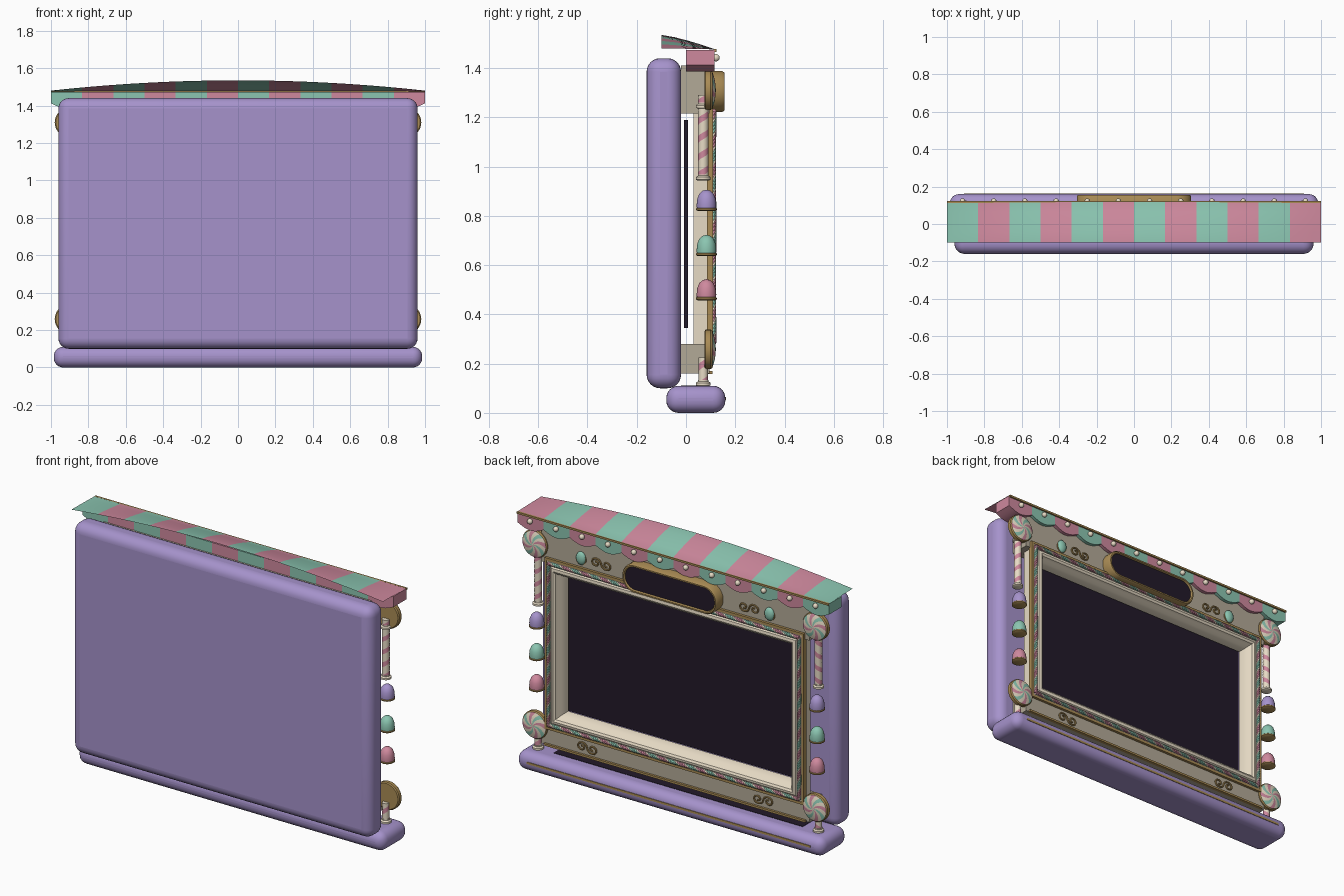
import bpy, bmesh, math

if "Cube" in bpy.data.objects:
    bpy.data.objects.remove(bpy.data.objects["Cube"])

def mat(name, r, g, b):
    m = bpy.data.materials.new(name)
    m.diffuse_color = (r, g, b, 1)
    m.use_nodes = True
    m.node_tree.nodes["Principled BSDF"].inputs["Base Color"].default_value = m.diffuse_color
    return m

PURPLE = mat("lilac", .38, .29, .60)
MINT = mat("mint", .26, .56, .44)
PINK = mat("pink", .62, .25, .34)
CREAM = mat("cream", .80, .71, .56)
TAUPE = mat("taupe cream", .45, .40, .31)
GOLD = mat("gold", .40, .26, .09)
DARK = mat("dark screen", .016, .010, .022)

def finish(name, bm, *mats, bevel=0, seg=6, fix=True):
    if fix:
        bmesh.ops.recalc_face_normals(bm, faces=bm.faces[:])
    me = bpy.data.meshes.new(name)
    bm.to_mesh(me)
    bm.free()
    for m in mats:
        me.materials.append(m)
    ob = bpy.data.objects.new(name, me)
    bpy.context.collection.objects.link(ob)
    if bevel:
        b = ob.modifiers.new("round", 'BEVEL')
        b.width, b.segments = bevel, seg
    return ob

def box(name, x, y, z, m, bevel=0, seg=6):
    bm = bmesh.new()
    bmesh.ops.create_cube(bm, size=1)
    for v in bm.verts:
        v.co = [lo + (c + .5) * (hi - lo) for c, (lo, hi) in zip(v.co, (x, y, z))]
    return finish(name, bm, m, bevel=bevel, seg=seg)

def lathe(name, prof, loc, m, n=24, axis='z'):
    """Turn (radius, height) points about z or y."""
    bm = bmesh.new()
    rings = []
    for r, h in prof:
        ring = []
        for i in range(n):
            a = 2 * math.pi * i / n
            c, s = max(r, 1e-4) * math.cos(a), max(r, 1e-4) * math.sin(a)
            p = (c, s, h) if axis == 'z' else (c, h, s)
            ring.append(bm.verts.new([p[k] + loc[k] for k in range(3)]))
        rings.append(ring)
    for a, b in zip(rings, rings[1:]):
        for i in range(n):
            bm.faces.new((a[i], a[i - 1], b[i - 1], b[i]))
    bm.faces.new(rings[0])
    bm.faces.new(rings[-1])
    return finish(name, bm, m)

def sweep(name, outline, prof, m):
    """Closed (offset, y) profile swept round an outline in the xz plane."""
    bm = bmesh.new()
    rings = [[bm.verts.new((x, y, z)) for x, z in outline(d)] for d, y in prof]
    for a, b in zip(rings, rings[1:] + rings[:1]):
        for i in range(len(a)):
            bm.faces.new((a[i], a[i - 1], b[i - 1], b[i]))
    return finish(name, bm, m)

def twist_rod(name, p0, axis, length, r, turns, pattern, mats, rows):
    """Rod along x or z with spiral stripes following the sectors."""
    bm = bmesh.new()
    n, rings = len(pattern), []
    for j in range(rows + 1):
        t = j / rows
        ring = []
        for i in range(n):
            a = 2 * math.pi * (i / n + turns * t)
            u, w, l = r * math.cos(a), r * math.sin(a), length * t
            p = (l, u, w) if axis == 'x' else (u, w, l)
            ring.append(bm.verts.new([p[k] + p0[k] for k in range(3)]))
        rings.append(ring)
    for a, b in zip(rings, rings[1:]):
        for i in range(n):
            bm.faces.new((a[i], a[i - 1], b[i - 1], b[i])).material_index = pattern[i]
    bm.faces.new(rings[0])
    bm.faces.new(rings[-1])
    return finish(name, bm, *mats)

# Cabinet back, base and trims
box("back_panel", (-.96, .96), (-.16, -.02), (.10, 1.44), PURPLE, .055)
box("base", (-.985, .985), (-.08, .16), (0, .11), PURPLE, .05)
box("base_trim", (-.91, .91), (.156, .163), (.052, .064), GOLD)
box("base_top_inlay", (-.8, .8), (-.02, .072), (.105, .112), DARK)
box("header", (-.86, .86), (-.02, .095), (1.215, 1.41), TAUPE)
box("footer", (-.86, .86), (-.02, .095), (.16, .28), TAUPE)
box("footer_trim", (-.84, .84), (.09, .108), (.158, .17), GOLD)
box("screen", (-.75, .75), (-.008, .008), (.345, 1.19), DARK)

# Moulded screen frame with gold edging
def rect(d):
    x, z = .74 + d, .405 + d
    return [(-x, .755 - z), (x, .755 - z), (x, .755 + z), (-x, .755 + z)]

sweep("screen_frame", rect, [(.08, .03), (.08, .105), (.052, .107), (.045, .118), (.03, .122),
                             (.018, .115), (.012, .10), (0, .085), (-.005, .03)], CREAM)
sweep("frame_edging", rect, [(.078, .085), (.078, .11), (.092, .11), (.092, .085)], GOLD)

# Candy rope around the frame
ROPE = [0, 0, 0, 1, 2, 2, 2, 1]
for z in (.286, 1.224):
    twist_rod("rope_horizontal", (-.805, .112, z), 'x', 1.61, .011, 13, ROPE, (PINK, CREAM, MINT), 110)
for x in (-.805, .805):
    twist_rod("rope_vertical", (x, .112, .286), 'z', .938, .011, 8, ROPE, (PINK, CREAM, MINT), 66)

# Pill-shaped marquee
def pill(d):
    r, pts = .066 + d, []
    for k in range(32):
        a = 2 * math.pi * (k + .5) / 32
        pts.append((math.copysign(.222, math.cos(a)) + r * math.cos(a), 1.305 + r * math.sin(a)))
    return pts

sweep("marquee_rim", pill, [(.018, .09), (.018, .145), (.012, .156), (.004, .156), (0, .148), (0, .09)], GOLD)
bm = bmesh.new()
bm.faces.new([bm.verts.new((x, .146, z)) for x, z in pill(.002)])
bmesh.ops.solidify(bm, geom=bm.faces[:], thickness=.006)
finish("marquee_panel", bm, DARK)

# Striped awning roof: arched rear edge, straight front edge
bm = bmesh.new()
NX, NY = 48, 4
grid = [[bm.verts.new((-1 + 2 * i / NX, -.10 + .22 * j / NY,
                       1.476 + (.004 + .055 * (1 - (2 * i / NX - 1) ** 2)) * (1 - (j / NY) ** 1.3)))
         for i in range(NX + 1)] for j in range(NY + 1)]
for j in range(NY):
    for i in range(NX):
        f = bm.faces.new((grid[j][i], grid[j][i + 1], grid[j + 1][i + 1], grid[j + 1][i]))
        f.material_index = (i * 12 // NX) % 2
bmesh.ops.solidify(bm, geom=bm.faces[:], thickness=.004)
finish("awning_roof", bm, MINT, PINK)

# Scalloped valance, one solid drop per stripe, with beads
W = 2 / 12
for k in range(12):
    x0 = -1 + k * W
    bm = bmesh.new()
    pts = [(x0, 1.474), (x0 + W, 1.474)]
    pts += [(x0 + W * (1 - i / 10), 1.412 - .026 * math.sin(math.pi * i / 10)) for i in range(11)]
    f = bm.faces.new([bm.verts.new((x, 0, z)) for x, z in pts])
    ext = bmesh.ops.extrude_face_region(bm, geom=[f])
    for v in ext["geom"]:
        if isinstance(v, bmesh.types.BMVert):
            v.co.y = .115
    finish("valance_scallop", bm, PINK if k % 2 else MINT)
    bm = bmesh.new()
    bmesh.ops.create_uvsphere(bm, u_segments=16, v_segments=10, radius=.015)
    bmesh.ops.translate(bm, verts=bm.verts, vec=(x0 + W / 2, .122, 1.442))
    finish("valance_bead", bm, CREAM)
box("awning_trim", (-1, 1), (.112, .124), (1.466, 1.477), GOLD)

# Swirl candy discs
def swirl(loc):
    lathe("candy_rim", [(.074, .075), (.08, .08), (.08, .10), (.075, .107)], loc, GOLD, 36, 'y')
    bm = bmesh.new()
    rings = []
    for j in range(8):
        r = .002 + .073 * j / 7
        rings.append([bm.verts.new((loc[0] + r * math.cos(a), .107 + .014 * (1 - (r / .075) ** 2),
                                    loc[2] + r * math.sin(a)))
                      for a in (2 * math.pi * i / 48 + r * 12 for i in range(48))])
    for a, b in zip(rings, rings[1:]):
        for i in range(48):
            f = bm.faces.new((a[i], b[i], b[i - 1], a[i - 1]))
            f.material_index = (0, 1, 0, 2)[((i - 1) % 48) // 3 % 4]
    bm.faces.new(rings[0])
    finish("candy_swirl", bm, CREAM, PINK, MINT)

# Side ornaments, mirrored
STRIPE = [0] * 10 + [1] * 6
CAP = [(.022, 0), (.03, .004), (.03, .014), (.022, .02), (.022, .026)]
for s in (-1, 1):
    x = .9 * s
    for z in (1.31, .258):
        swirl((x, 0, z))
    twist_rod("twist_column", (x, .07, .96), 'z', .33, .021, 4.5 * s, STRIPE, (CREAM, PINK), 60)
    lathe("column_foot", CAP, (x, .07, .943), CREAM)
    lathe("column_collar", CAP, (x, .07, 1.235), CREAM)
    twist_rod("short_column", (x, .07, .105), 'z', .12, .019, 1.6 * s, STRIPE, (CREAM, PINK), 24)
    lathe("short_column_foot", CAP, (x, .07, .108), CREAM)
    for z, m in ((.82, PURPLE), (.637, MINT), (.457, PINK)):
        lathe("gumdrop", [(.039, .008), (.04, .025), (.037, .05), (.029, .07), (.016, .082), (0, .086)],
              (x, .083, z), m)
        lathe("gumdrop_dish", [(.036, 0), (.042, .004), (.042, .01), (.038, .014)], (x, .083, z), GOLD)
    # header gems
    bm = bmesh.new()
    bmesh.ops.create_uvsphere(bm, u_segments=20, v_segments=12, radius=1)
    for v in bm.verts:
        v.co = (.605 * s + v.co.x * .03, .098 + v.co.y * .018, 1.303 + v.co.z * .038)
    finish("header_gem", bm, MINT)
    lathe("gem_setting", [(.033, .09), (.033, .1)], (.605 * s, 0, 1.298), GOLD, 20, 'y')
    # gold scrolls
    half = []
    for i in range(25):
        t = i / 24
        a, r = -2.6 * math.pi * (1 - t), .008 + .026 * t
        half.append((-.034 + r * math.cos(a), r * math.sin(a)))
    pts = half + [(-u, -w) for u, w in half[-2::-1]]
    for cx, cz in ((.475, 1.303), (.565, .212)):
        cu = bpy.data.curves.new("scroll", 'CURVE')
        cu.dimensions = '3D'
        cu.bevel_depth, cu.bevel_resolution = .005, 2
        sp = cu.splines.new('POLY')
        sp.points.add(len(pts) - 1)
        for p, (u, w) in zip(sp.points, pts):
            p.co = (s * (cx + u), .1, cz + w * .85, 1)
        cu.materials.append(GOLD)
        ob = bpy.data.objects.new("gold_scroll", cu)
        bpy.context.collection.objects.link(ob)
        bpy.ops.object.select_all(action='DESELECT')
        ob.select_set(True)
        bpy.context.view_layer.objects.active = ob
        bpy.ops.object.convert(target='MESH')

# Smooth shading with sharp edges kept
bpy.ops.object.select_all(action='SELECT')
bpy.context.view_layer.objects.active = bpy.data.objects["base"]
bpy.ops.object.shade_smooth_by_angle(angle=math.radians(35))
